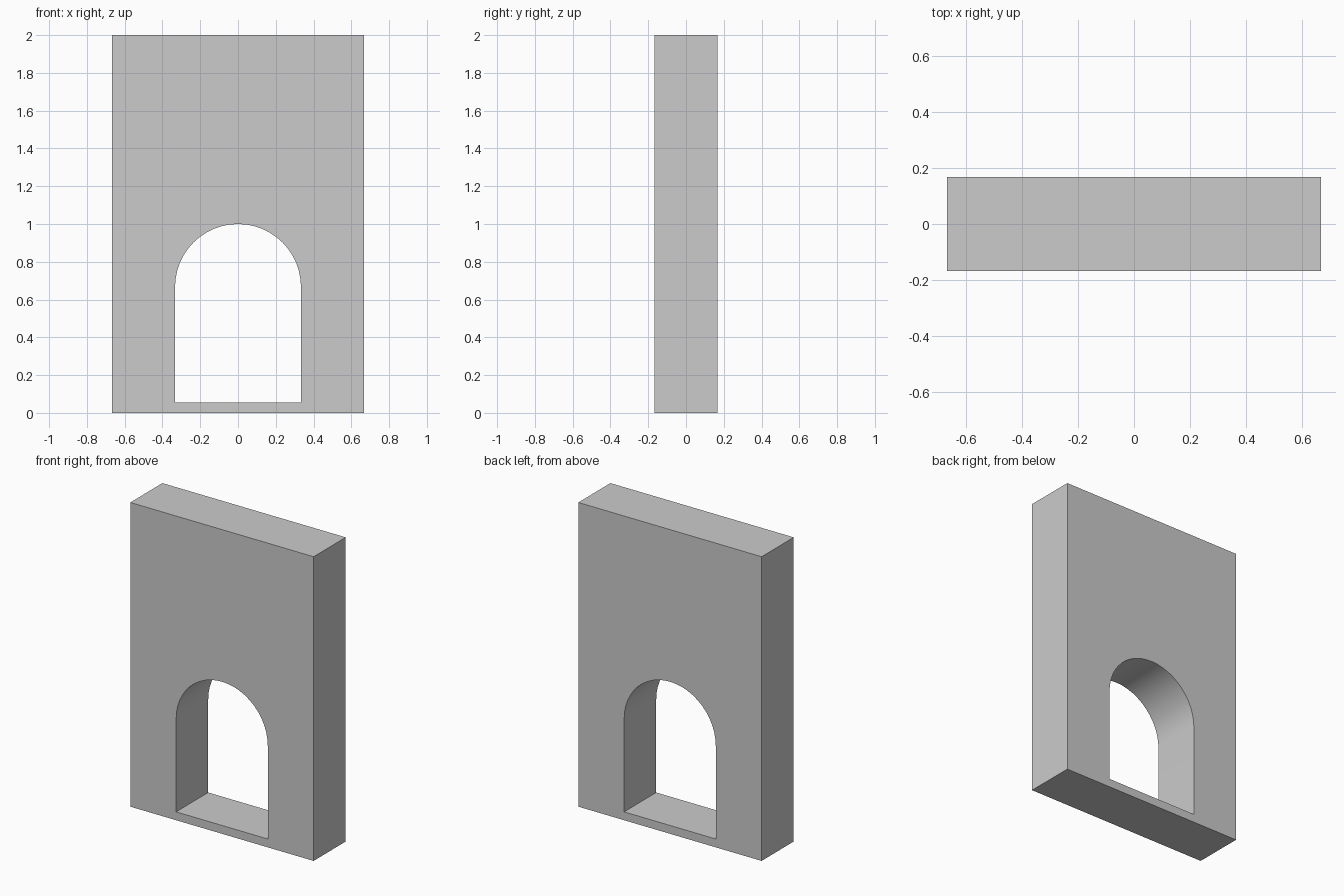
import bpy, bmesh, math

if "Cube" in bpy.data.objects:
    bpy.data.objects.remove(bpy.data.objects["Cube"])

W, D, H = 2 / 3, 1 / 6, 2.0      # half width, half depth, height
R, SPRING, SILL = 1 / 3, 2 / 3, 0.055
STEPS = 12                       # segments per quarter arch

# Right half of the wall outline, wrapping round the arched opening
profile = [(0, 0), (W, 0), (W, H), (0, H)]
for i in range(STEPS + 1):
    a = math.pi / 2 * (1 - i / STEPS)
    profile.append((R * math.cos(a) if i else 0.0, SPRING + R * math.sin(a)))
profile += [(R, SILL), (0, SILL)]

# Extrude the half outline through the wall depth
bm = bmesh.new()
face = bm.faces.new([bm.verts.new((x, -D, z)) for x, z in profile])
ext = bmesh.ops.extrude_face_region(bm, geom=[face], use_keep_orig=True)
verts = [g for g in ext["geom"] if isinstance(g, bmesh.types.BMVert)]
bmesh.ops.translate(bm, verts=verts, vec=(0, 2 * D, 0))
bmesh.ops.recalc_face_normals(bm, faces=bm.faces)

# Open the centre plane so the mirrored half joins cleanly
centre = [f for f in bm.faces if all(abs(v.co.x) < 1e-6 for v in f.verts)]
bmesh.ops.delete(bm, geom=centre, context="FACES")

mesh = bpy.data.meshes.new("arched_wall")
bm.to_mesh(mesh)
bm.free()
wall = bpy.data.objects.new("arched_wall", mesh)
bpy.context.collection.objects.link(wall)

# Smooth arch soffit with crisp wall edges
bpy.context.view_layer.objects.active = wall
wall.select_set(True)
bpy.ops.object.shade_smooth_by_angle(angle=math.radians(30))

# Left half
mirror = wall.modifiers.new("mirror", "MIRROR")
mirror.use_axis = (True, False, False)
mirror.use_clip = True
